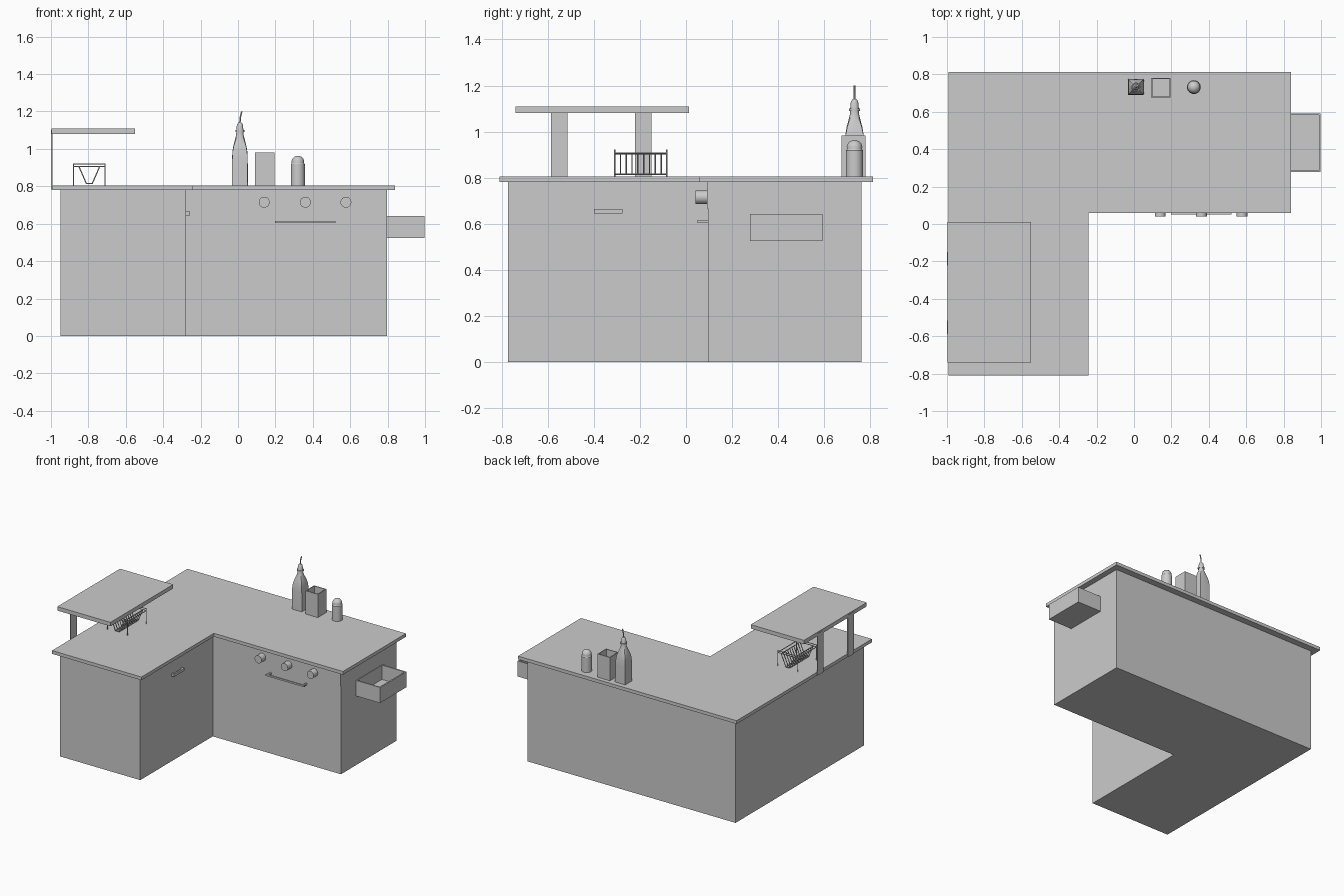
import bpy, bmesh
from math import cos, sin, pi
from mathutils import Vector

if "Cube" in bpy.data.objects:
    bpy.data.objects.remove(bpy.data.objects["Cube"])


def finish(name, bm, smooth=False):
    bmesh.ops.recalc_face_normals(bm, faces=bm.faces)
    me = bpy.data.meshes.new(name)
    bm.to_mesh(me)
    bm.free()
    ob = bpy.data.objects.new(name, me)
    bpy.context.collection.objects.link(ob)
    if smooth:
        bpy.ops.object.select_all(action='DESELECT')
        ob.select_set(True)
        bpy.context.view_layer.objects.active = ob
        bpy.ops.object.shade_smooth_by_angle(angle=0.6)
    return ob


def prism(name, pts, z0, z1):
    bm = bmesh.new()
    lo = [bm.verts.new((x, y, z0)) for x, y in pts]
    hi = [bm.verts.new((x, y, z1)) for x, y in pts]
    bm.faces.new(lo)
    bm.faces.new(hi)
    for i in range(len(pts)):
        j = (i + 1) % len(pts)
        bm.faces.new((lo[i], lo[j], hi[j], hi[i]))
    return finish(name, bm)


def box(name, x0, x1, y0, y1, z0, z1):
    return prism(name, [(x0, y0), (x1, y0), (x1, y1), (x0, y1)], z0, z1)


def tray(name, x0, x1, y0, y1, z0, z1, wall):
    # open-topped box with a hollow interior
    bm = bmesh.new()

    def ring(i, z):
        return [bm.verts.new(p) for p in ((x0 + i, y0 + i, z), (x1 - i, y0 + i, z),
                                          (x1 - i, y1 - i, z), (x0 + i, y1 - i, z))]
    rings = [ring(0, z0), ring(0, z1), ring(wall, z1), ring(wall, z0 + wall)]
    for a, b in zip(rings, rings[1:]):
        for k in range(4):
            n = (k + 1) % 4
            bm.faces.new((a[k], a[n], b[n], b[k]))
    bm.faces.new(rings[0])
    bm.faces.new(rings[-1])
    return finish(name, bm)


def loft(name, cx, cy, sections, n=32):
    # sections: height, half width, squareness (0 circle, 1 square)
    bm = bmesh.new()
    rings = []
    for z, r, sq in sections:
        ring = []
        for k in range(n):
            a = 2 * pi * k / n
            f = r * (1 - sq + sq / max(abs(cos(a)), abs(sin(a))))
            ring.append(bm.verts.new((cx + f * cos(a), cy + f * sin(a), z)))
        rings.append(ring)
    for a, b in zip(rings, rings[1:]):
        for k in range(n):
            m = (k + 1) % n
            bm.faces.new((a[k], a[m], b[m], b[k]))
    bm.faces.new(rings[0])
    bm.faces.new(rings[-1])
    return finish(name, bm, True)


def rods(name, segments, r, n=8):
    bm = bmesh.new()
    for p, q in segments:
        p, q = Vector(p), Vector(q)
        mat = (q - p).to_track_quat('Z', 'Y').to_matrix().to_4x4()
        mat.translation = (p + q) / 2
        bmesh.ops.create_cone(bm, cap_ends=True, segments=n, radius1=r, radius2=r,
                              depth=(q - p).length, matrix=mat)
    return finish(name, bm, True)


# L-shaped cabinets and worktop
box("main_cabinet", -0.95, 0.797, 0.095, 0.763, 0, 0.78)
box("side_cabinet", -0.95, -0.278, -0.774, 0.095, 0, 0.78)
prism("worktop", [(-0.993, 0.812), (-0.993, -0.81), (-0.243, -0.81),
                  (-0.243, 0.058), (0.84, 0.058), (0.84, 0.812)], 0.78, 0.805)

# control panel, knobs and oven handle
box("control_panel", -0.08, 0.797, 0.091, 0.096, 0.665, 0.78)
for i, x in enumerate((0.14, 0.36, 0.577)):
    rods(f"knob_{i}", [((x, 0.041, 0.715), (x, 0.096, 0.715))], 0.029, 32)
box("oven_handle_bar", 0.197, 0.52, 0.05, 0.062, 0.603, 0.615)
for i, x in enumerate((0.203, 0.502)):
    box(f"oven_handle_post_{i}", x, x + 0.012, 0.06, 0.096, 0.603, 0.615)

# side cupboard handle
box("door_handle_bar", -0.268, -0.257, -0.4, -0.275, 0.645, 0.664)
for i, y in enumerate((-0.4, -0.29)):
    box(f"door_handle_post_{i}", -0.279, -0.267, y, y + 0.015, 0.645, 0.664)

# open drawer
tray("drawer", 0.79, 0.998, 0.277, 0.592, 0.524, 0.642, 0.01)

# raised shelf on flat brackets
box("shelf", -0.998, -0.552, -0.74, 0.012, 1.08, 1.11)
for i, y in enumerate((-0.587, -0.222)):
    box(f"shelf_bracket_{i}", -1.0, -0.992, y, y + 0.072, 0.782, 1.1)

# wire dish rack
cx, ya, yb = -0.795, -0.31, -0.083
segs = []
for y in (ya, yb):
    for s in (-1, 1):
        segs.append(((cx + s * 0.084, y, 0.805), (cx + s * 0.084, y, 0.922)))
    for z in (0.906, 0.92):
        segs.append(((cx - 0.084, y, z), (cx + 0.084, y, z)))
for s in (-1, 1):
    segs.append(((cx + s * 0.084, ya, 0.906), (cx + s * 0.084, yb, 0.906)))
    segs.append(((cx + s * 0.055, ya, 0.904), (cx + s * 0.055, yb, 0.904)))
    segs.append(((cx + s * 0.016, ya, 0.815), (cx + s * 0.016, yb, 0.815)))
for k in range(10):
    y = ya + (yb - ya) * k / 9
    for s in (-1, 1):
        segs.append(((cx + s * 0.055, y, 0.905), (cx + s * 0.016, y, 0.815)))
    segs.append(((cx - 0.016, y, 0.815), (cx + 0.016, y, 0.815)))
rods("dish_rack", segs, 0.003)

# oil bottle with pouring spout
loft("bottle", 0.01, 0.732, [(0.805, 0.043, 0.92), (0.94, 0.042, 0.92), (0.985, 0.04, 0.9),
     (1.02, 0.034, 0.75), (1.05, 0.026, 0.4), (1.075, 0.02, 0), (1.09, 0.019, 0),
     (1.09, 0.024, 0), (1.1, 0.024, 0), (1.1, 0.019, 0), (1.13, 0.016, 0), (1.142, 0.008, 0)])
rods("bottle_spout", [((0.01, 0.732, 1.135), (0.012, 0.732, 1.17)),
                      ((0.012, 0.732, 1.168), (0.02, 0.732, 1.2))], 0.004)

# square utensil holder
tray("utensil_holder", 0.092, 0.196, 0.676, 0.78, 0.805, 0.982, 0.006)

# shaker with domed lid
loft("shaker", 0.32, 0.732, [(0.805, 0.037, 0), (0.918, 0.037, 0), (0.921, 0.034, 0),
     (0.926, 0.033, 0), (0.935, 0.034, 0), (0.948, 0.029, 0), (0.958, 0.019, 0), (0.963, 0.006, 0)])
